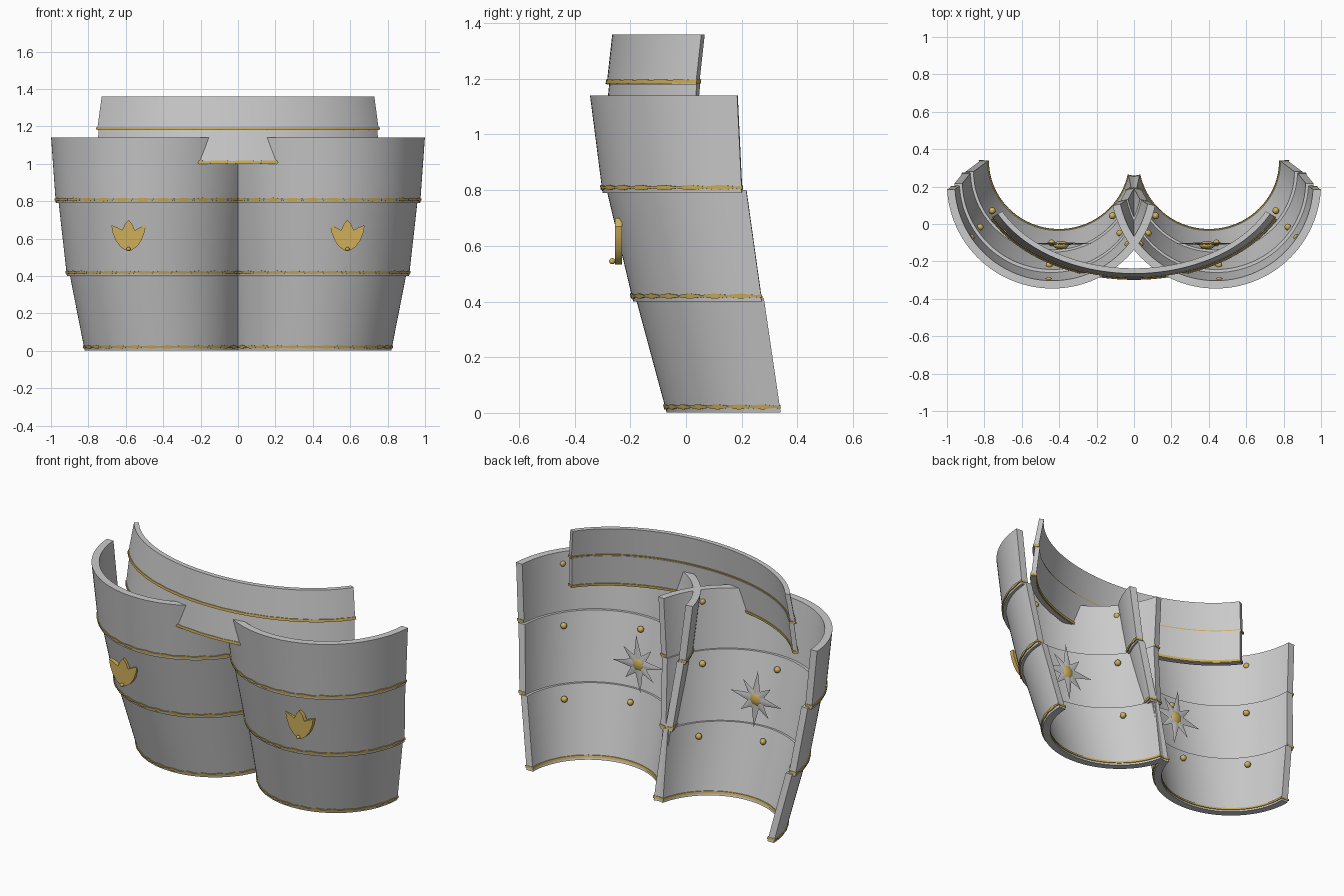
import bpy, bmesh, math
from mathutils import Matrix, Vector

if "Cube" in bpy.data.objects:
    bpy.data.objects.remove(bpy.data.objects["Cube"])

gold = bpy.data.materials.new("gold")
gold.diffuse_color = (0.62, 0.43, 0.1, 1)
gold.use_nodes = True
gold.node_tree.nodes["Principled BSDF"].inputs["Base Color"].default_value = gold.diffuse_color


def finish(name, bm, mat=None, mirror=False):
    bmesh.ops.recalc_face_normals(bm, faces=bm.faces)
    me = bpy.data.meshes.new(name)
    bm.to_mesh(me)
    bm.free()
    ob = bpy.data.objects.new(name, me)
    bpy.context.collection.objects.link(ob)
    if mat:
        me.materials.append(mat)
    if mirror:
        m = ob.modifiers.new("mirror", 'MIRROR')
        m.use_mirror_merge = False
    bpy.ops.object.select_all(action='DESELECT')
    ob.select_set(True)
    bpy.context.view_layer.objects.active = ob
    bpy.ops.object.shade_smooth_by_angle(angle=math.radians(35))
    return ob


def lerp(lo, hi, z):
    t = (z - lo[0]) / (hi[0] - lo[0])
    return tuple(a + (b - a) * t for a, b in zip(lo, hi))


def arc_shell(name, lo, hi, a0, a1, out, inn, mat=None, mirror=False, wave=0, n=56):
    """Curved solid wall; lo and hi are (z, centre x, centre y, radius x, radius y)."""
    bm = bmesh.new()
    prev = None
    for i in range(n + 1):
        a = math.radians(a0 + (a1 - a0) * i / n)
        w = wave * math.sin(i * math.pi / 2)
        ring = []
        for (z, cx, cy, rx, ry), off, dz in ((lo, out, -w), (hi, out, w), (hi, inn, 0), (lo, inn, 0)):
            ring.append(bm.verts.new((cx + (rx + off) * math.cos(a),
                                      cy + (ry + off) * math.sin(a), z + dz)))
        if prev:
            for k in range(4):
                j = (k + 1) % 4
                bm.faces.new((prev[k], prev[j], ring[j], ring[k]))
        else:
            bm.faces.new(ring)
        prev = ring
    bm.faces.new(prev)
    return finish(name, bm, mat, mirror)


# Thigh plates: three tapering lames per side, each with a gold trim
lames = [("upper", 356.8, .035, (0.79, .442, .23, .533, .53), (1.14, .437, .215, .563, .56)),
         ("middle", 358.5, .05, (0.40, .433, .285, .482, .475), (0.80, .438, .23, .522, .515)),
         ("lower", 360, .06, (0.002, .40, .34, .42, .41), (0.41, .432, .28, .468, .46))]
for name, end, gap, lo, hi in lames:
    arc_shell(name + "_thigh_plate", lo, hi, 192, end, 0, -.042, mirror=True)
    z = lo[0]
    inner = -.047 if name == "lower" else -.04
    arc_shell(name + "_plate_trim", lerp(lo, hi, z + .013), lerp(lo, hi, z + .026),
              191.6, end + .4, .005, inner, gold, True, wave=.003)

    # Rivets on the inside of each lame
    bm = bmesh.new()
    zr, cx, cy, rx, ry = lerp(lo, hi, hi[0] - .07)
    for deg in (219, 272, 326):
        a = math.radians(deg)
        p = Vector((cx + (rx - gap) * math.cos(a), cy + (ry - gap) * math.sin(a), zr))
        bmesh.ops.create_uvsphere(bm, u_segments=14, v_segments=8, radius=.018,
                                  matrix=Matrix.Translation(p))
    finish(name + "_rivets", bm, gold, True)

# Waist belt: two lames with gold trims
belts = [("upper", (1.18, 0, .285, .838, .57), (1.36, 0, .305, .811, .57)),
         ("lower", (1.0, 0, .270, .845, .565), (1.19, 0, .285, .828, .56))]
for name, lo, hi in belts:
    arc_shell(name + "_belt", lo, hi, 206, 334, 0, -.028)
    z = lo[0]
    arc_shell(name + "_belt_trim", lerp(lo, hi, z + .003), lerp(lo, hi, z + .017),
              205.6, 334.4, .004, -.033, gold, wave=.001)

# Three-petal lotus emblem on the front of each thigh plate
half = [(.018, .68), (.034, .645), (.06, .66), (.092, .672), (.086, .635),
        (.068, .59), (.045, .558), (.02, .54)]
outline = [(0, .70)] + half + [(0, .533)] + [(-x, z) for x, z in reversed(half)]
bm = bmesh.new()
face = bm.faces.new([bm.verts.new((.585 + x, -.255, z)) for x, z in outline])
ext = bmesh.ops.extrude_face_region(bm, geom=[face])
bmesh.ops.translate(bm, vec=(0, .025, 0),
                    verts=[v for v in ext["geom"] if isinstance(v, bmesh.types.BMVert)])
finish("lotus_emblem", bm, gold, True)

bm = bmesh.new()
bmesh.ops.create_uvsphere(bm, u_segments=12, v_segments=8, radius=.011,
                          matrix=Matrix.Translation((.585, -.265, .545)))
finish("emblem_stud", bm, gold, True)

# Spiked star with a gold boss on the inside of each plate
centre = Vector((.39, -.105, .58))
bm = bmesh.new()
for i in range(8):
    length = .17 if i % 2 == 0 else .13
    rot = Matrix.Rotation(i * math.pi / 4 + .08, 4, 'Y')
    bmesh.ops.create_cone(bm, cap_ends=True, segments=4, radius1=.034, radius2=.0005, depth=length,
                          matrix=Matrix.Translation(centre) @ Matrix.Diagonal((1, .25, 1, 1)) @ rot
                          @ Matrix.Translation((0, 0, length / 2)))
finish("inner_star", bm, None, True)

bm = bmesh.new()
bmesh.ops.create_uvsphere(bm, u_segments=20, v_segments=10, radius=1,
                          matrix=Matrix.Translation(centre - Vector((0, .008, 0)))
                          @ Matrix.Diagonal((.042, .022, .044, 1)))
finish("star_boss", bm, gold, True)
